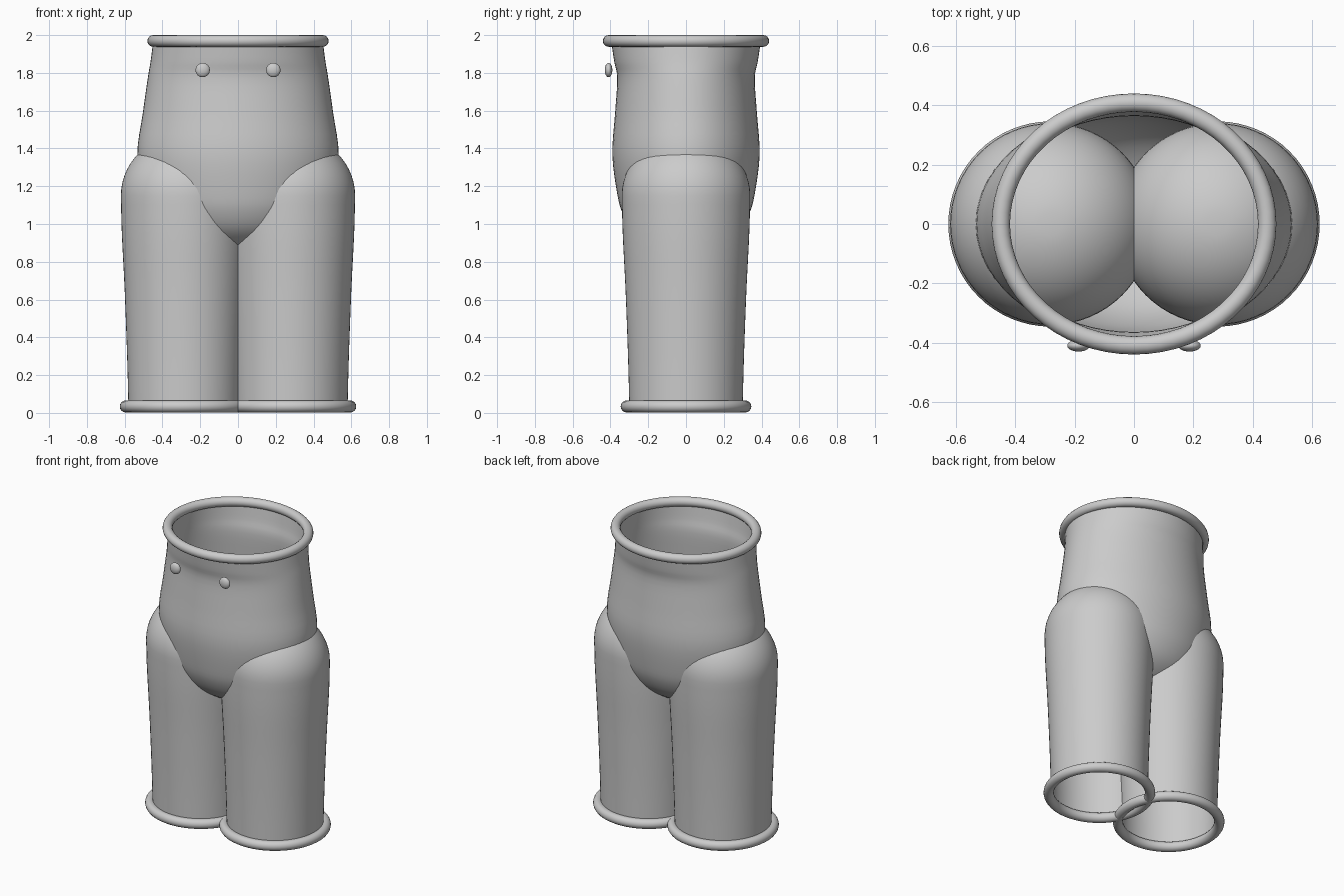
import bpy, bmesh, math
from mathutils import Vector

SEGMENTS = 64
LEG_X = 0.28

cube = bpy.data.objects.get("Cube")
if cube:
    bpy.data.objects.remove(cube, do_unlink=True)

grey = bpy.data.materials.new("plain_grey")
grey.use_nodes = True
colour = (0.6, 0.6, 0.6, 1)
grey.diffuse_color = colour
grey.node_tree.nodes["Principled BSDF"].inputs["Base Color"].default_value = colour


def smooth_profile(points, steps=4):
    """Catmull-Rom curve through (rx, ry, z) points."""
    p = [Vector(q) for q in points]
    p = [2 * p[0] - p[1]] + p + [2 * p[-1] - p[-2]]
    out = []
    for a, b, c, d in zip(p, p[1:], p[2:], p[3:]):
        for i in range(steps):
            t = i / steps
            out.append(0.5 * (2 * b + (c - a) * t + (2 * a - 5 * b + 4 * c - d) * t * t
                              + (3 * b - a - 3 * c + d) * t ** 3))
    return out + [p[-2]]


def loft(name, profile, location=(0, 0, 0), closed=False, cap_first=False, cap_last=False):
    """Skin elliptical rings given as (rx, ry, z)."""
    bm = bmesh.new()
    angles = [2 * math.pi * i / SEGMENTS for i in range(SEGMENTS)]
    rings = [[bm.verts.new((rx * math.cos(a), ry * math.sin(a), z)) for a in angles]
             for rx, ry, z in profile]
    pairs = list(zip(rings, rings[1:]))
    if closed:
        pairs.append((rings[-1], rings[0]))
    for low, high in pairs:
        for i in range(SEGMENTS):
            j = (i + 1) % SEGMENTS
            bm.faces.new((low[i], low[j], high[j], high[i]))
    if cap_first:
        bm.faces.new(rings[0][::-1])
    if cap_last:
        bm.faces.new(rings[-1])
    mesh = bpy.data.meshes.new(name)
    bm.to_mesh(mesh)
    bm.free()
    return finish(name, mesh, location)


def finish(name, mesh, location):
    mesh.materials.append(grey)
    for face in mesh.polygons:
        face.use_smooth = True
    obj = bpy.data.objects.new(name, mesh)
    obj.location = location
    bpy.context.collection.objects.link(obj)
    return obj


def rim(name, rx, ry, thickness, height, location):
    """Rounded band around an elliptical opening."""
    turns = [2 * math.pi * i / 16 for i in range(16)]
    profile = [(rx + thickness * math.cos(t), ry + thickness * math.cos(t),
                height * math.sin(t)) for t in turns]
    return loft(name, profile, location, closed=True)


# Torso: rounded underside, wide hips, pinched waist, open top
torso = [(0.02, 0.015, 0.85), (0.14, 0.105, 0.865), (0.26, 0.19, 0.895),
         (0.38, 0.28, 0.965), (0.455, 0.337, 1.06), (0.5, 0.366, 1.17),
         (0.533, 0.39, 1.37), (0.505, 0.376, 1.58), (0.478, 0.364, 1.77),
         (0.463, 0.38, 1.86), (0.45, 0.395, 1.96)]
loft("torso", smooth_profile(torso), cap_first=True)
rim("waistband", 0.449, 0.409, 0.031, 0.031, (0, 0, 1.969))

# Legs: tapered tubes, open below, with a domed top
tube = [(r, r, z) for r, z in ((0.3, 0.03), (0.307, 0.3), (0.32, 0.65),
                               (0.335, 0.95), (0.34, 1.15))]
dome = [(0.34 * math.cos(t), 0.34 * math.cos(t), 1.15 + 0.325 * math.sin(t))
        for t in (math.pi / 2 * i / 14 for i in range(1, 14))]

for side, sign in (("left", 1), ("right", -1)):
    x = sign * LEG_X
    loft(side + "_leg", smooth_profile(tube) + dome, (x, 0, 0), cap_last=True)
    rim(side + "_cuff", 0.314, 0.314, 0.032, 0.032, (x, 0, 0.034))

    # Flattened button in front of the waist
    bm = bmesh.new()
    bmesh.ops.create_uvsphere(bm, u_segments=24, v_segments=16, radius=0.038)
    bmesh.ops.scale(bm, vec=(1, 0.53, 1), verts=bm.verts)
    mesh = bpy.data.meshes.new(side + "_button")
    bm.to_mesh(mesh)
    bm.free()
    finish(side + "_button", mesh, (sign * 0.187, -0.41, 1.815))
